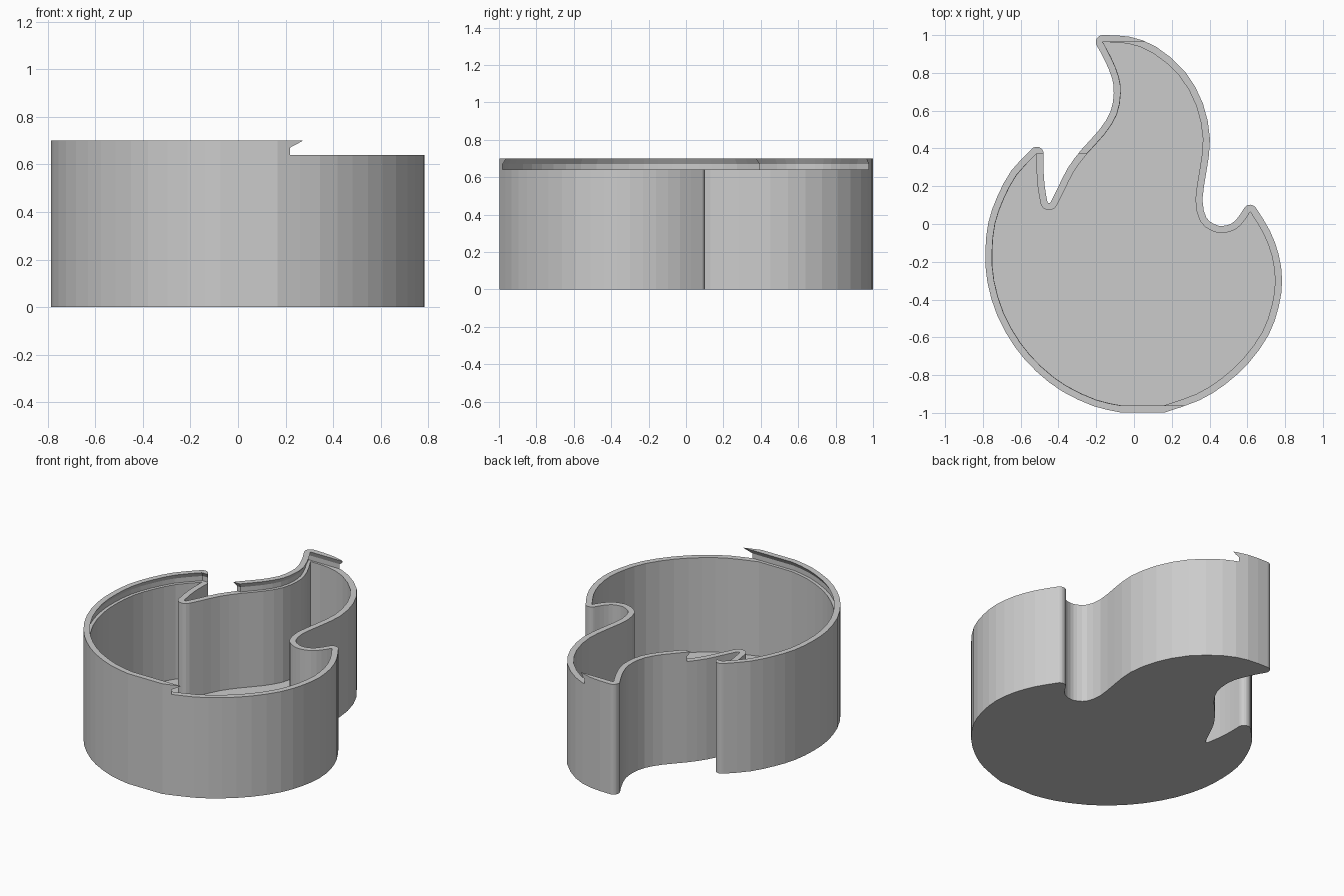
import bpy
import bmesh
import math
from mathutils import Vector

WALL, FLOOR, LEDGE, TOP = 0.037, 0.04, 0.64, 0.70
UNDERCUT = 0.02

cube = bpy.data.objects.get("Cube")
if cube:
    bpy.data.objects.remove(cube, do_unlink=True)


def spline(points, steps=2):
    """Smooth open curve through the points."""
    p = [Vector(q) for q in points]
    p = [2 * p[0] - p[1]] + p + [2 * p[-1] - p[-2]]
    out = []
    for a, b, c, d in zip(p, p[1:], p[2:], p[3:]):
        for k in range(steps):
            t = k / steps
            out.append(0.5 * (2 * b + (c - a) * t + (2 * a - 5 * b + 4 * c - d) * t ** 2
                              + (3 * b - a - 3 * c + d) * t ** 3))
    return out + [p[-2]]


def offset(pts, dist, rounded=False):
    """Move a clockwise outline outward, with optional round corners."""
    out = []
    n = len(pts)
    for i, p in enumerate(pts):
        d0 = (p - pts[i - 1]).normalized()
        d1 = (pts[(i + 1) % n] - p).normalized()
        n0, n1 = Vector((-d0.y, d0.x)), Vector((-d1.y, d1.x))
        turn = math.atan2(d0.x * d1.y - d0.y * d1.x, d0.dot(d1))
        if rounded and turn < -0.7:
            base = math.atan2(n0.y, n0.x)
            for k in range(9):
                a = base + turn * k / 8
                out.append(p + dist * Vector((math.cos(a), math.sin(a))))
        else:
            out.append(p + dist * (n0 + n1) / max(1 + n0.dot(n1), 0.8))
    return out


def loft(name, rings):
    """Closed solid through a chain of (clockwise outline, height) rings."""
    bm = bmesh.new()
    loops = [[bm.verts.new((p.x, p.y, z)) for p in pts] for pts, z in rings]
    n = len(loops[0])
    for lo, hi in zip(loops, loops[1:]):
        for i in range(n):
            j = (i + 1) % n
            bm.faces.new((hi[i], hi[j], lo[j], lo[i]))
    bm.faces.new(loops[0])
    bm.faces.new(loops[-1][::-1])
    bmesh.ops.remove_doubles(bm, verts=bm.verts, dist=0.0001)
    bm.normal_update()
    mesh = bpy.data.meshes.new(name)
    bm.to_mesh(mesh)
    bm.free()
    obj = bpy.data.objects.new(name, mesh)
    bpy.context.collection.objects.link(obj)
    return obj


# Inner flame outline, clockwise from the top tip
tip, lobe, horn = (-.165, .963), (-.515, .372), (.615, .065)
flame_right = spline([tip, (-.03, .955), (.1, .905), (.24, .785), (.33, .625), (.365, .45),
                      (.348, .29), (.325, .13), (.35, .015), (.41, -.035), (.47, -.048),
                      (.535, -.03), (.58, .012), horn])
bowl_right = spline([horn, (.685, -.05), (.73, -.17), (.747, -.3), (.73, -.43), (.68, -.57),
                     (.58, -.71), (.46, -.82), (.33, -.9), (.16, -.96)])
bowl_left = spline([(-.07, -.96), (-.2, -.93), (-.36, -.855), (-.49, -.755), (-.6, -.63),
                    (-.69, -.47), (-.74, -.3), (-.75, -.15), (-.735, 0), (-.69, .13),
                    (-.62, .26), lobe])
notch_left = spline([lobe, (-.516, .29), (-.51, .2), (-.497, .12)])
notch_base = [Vector((-.45 + .047 * math.cos(math.radians(a)),
                      .12 + .047 * math.sin(math.radians(a)))) for a in range(205, 330, 25)]
flame_left = spline([(-.409, .097), (-.37, .175), (-.32, .275), (-.25, .37), (-.155, .475),
                     (-.09, .58), (-.07, .69), (-.08, .78), (-.12, .88), tip])
outline = (flame_right[:-1] + bowl_right + bowl_left[:-1] + notch_left + notch_base
           + flame_left[:-1])
inner = offset(outline, 0, True)
outer = offset(outline, WALL, True)

# Open box: outer wall, rim, inner wall and floor
box = loft("flame_box", [(outer, 0), (outer, TOP), (inner, TOP), (inner, FLOOR)])

# Dovetail lid slot, open toward the left side
upper = [p for p in flame_left if p.y > lobe[1] + 0.005]
slot = ([Vector((2, bowl_left[0].y))] + bowl_left + [Vector((-.248, lobe[1]))]
        + upper + [Vector((2, tip[1]))])
bevel_z = LEDGE + 0.03
over = 0.012
lip = 0.002 - over * UNDERCUT / (TOP - bevel_z)
cutter = loft("lid_slot", [(offset(slot, UNDERCUT), LEDGE), (offset(slot, UNDERCUT), bevel_z),
                           (offset(slot, lip), TOP + over)])
cutter.hide_render = True
mod = box.modifiers.new("lid_slot", 'BOOLEAN')
mod.operation, mod.solver, mod.object = 'DIFFERENCE', 'EXACT', cutter
bpy.context.view_layer.objects.active = box
bpy.ops.object.modifier_apply(modifier=mod.name)
bpy.data.objects.remove(cutter, do_unlink=True)

# Plain grey finish
grey = bpy.data.materials.new("plain_grey")
grey.use_nodes = True
colour = (0.6, 0.6, 0.6, 1)
grey.diffuse_color = colour
grey.node_tree.nodes["Principled BSDF"].inputs["Base Color"].default_value = colour
box.data.materials.clear()
box.data.materials.append(grey)
for face in box.data.polygons:
    face.material_index = 0
    face.use_smooth = False
